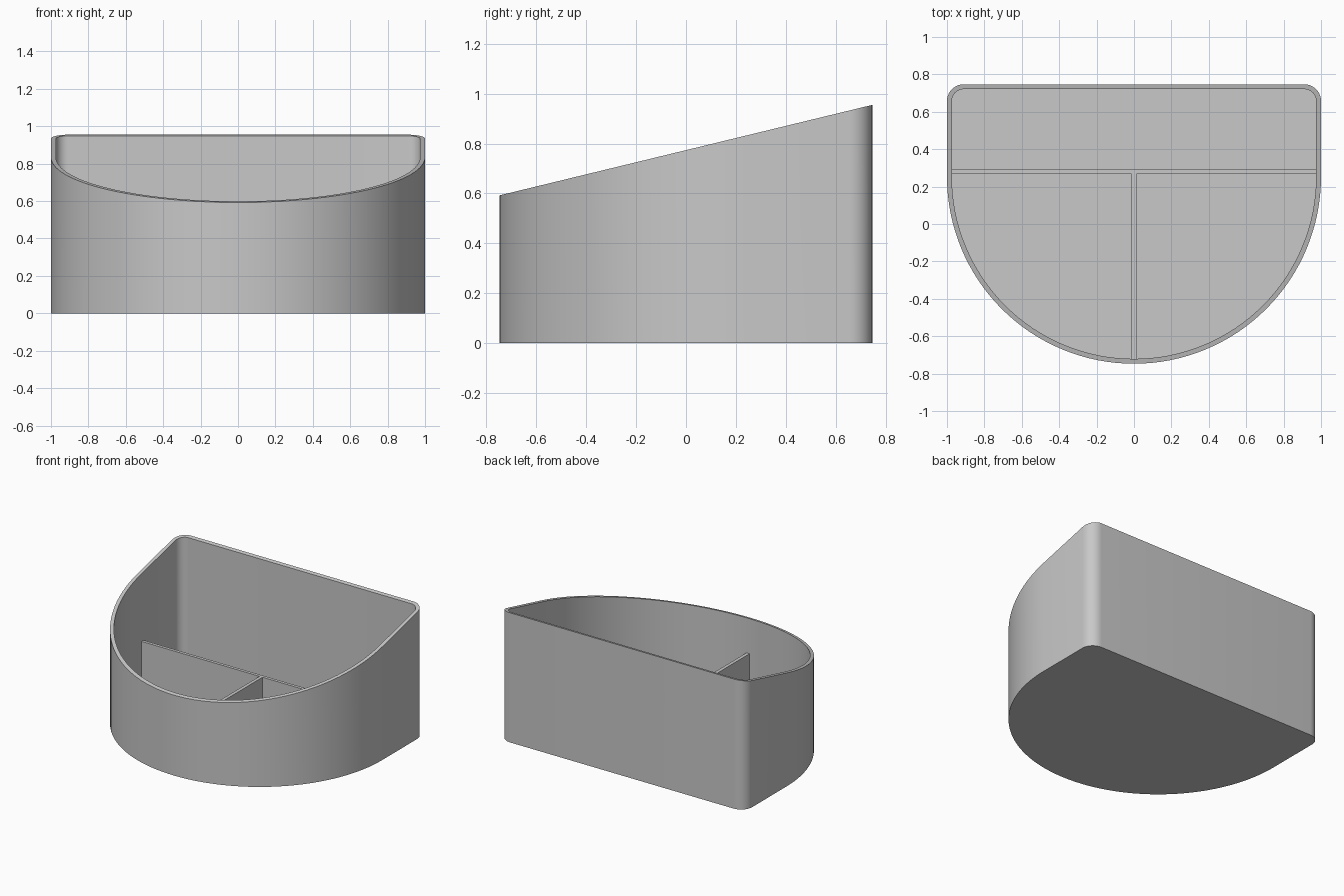
import bpy, bmesh, math

if "Cube" in bpy.data.objects:
    bpy.data.objects.remove(bpy.data.objects["Cube"])

HALF_Y = 0.747            # half depth
WALL = 0.026              # wall and floor thickness
ARC_Y = HALF_Y * -1 + 1   # centre of the round front
CORNER = 0.09             # rear corner radius

grey = bpy.data.materials.new("plain grey")
grey.diffuse_color = (0.58, 0.58, 0.58, 1)
grey.use_nodes = True
grey.node_tree.nodes["Principled BSDF"].inputs["Base Color"].default_value = grey.diffuse_color


def rim_z(y):
    """Height of the sloping rim."""
    return 0.5925 + (y + HALF_Y) * (0.955 - 0.5925) / (2 * HALF_Y)


def arc(cx, cy, r, a0, a1, n):
    return [(cx + r * math.cos(math.radians(a0 + (a1 - a0) * i / n)),
             cy + r * math.sin(math.radians(a0 + (a1 - a0) * i / n)))
            for i in range(n + 1)]


def outline(inset):
    """D-shaped plan: round front, straight sides, rounded rear corners."""
    cx, cy, r = 1 - CORNER, HALF_Y - CORNER, CORNER - inset
    return (arc(0, ARC_Y, 1 - inset, 180, 360, 64)
            + arc(cx, cy, r, 0, 90, 10) + arc(-cx, cy, r, 90, 180, 10))


def finish(name, bm):
    bmesh.ops.recalc_face_normals(bm, faces=bm.faces)
    mesh = bpy.data.meshes.new(name)
    bm.to_mesh(mesh)
    bm.free()
    mesh.materials.append(grey)
    ob = bpy.data.objects.new(name, mesh)
    bpy.context.collection.objects.link(ob)
    return ob


# Open tray shell: outer wall, sloping rim, inner wall, floor
bm = bmesh.new()
outer, inner = outline(0), outline(WALL)
rings = [[bm.verts.new((x, y, z(y))) for x, y in pts] for pts, z in (
    (outer, lambda y: 0), (outer, rim_z), (inner, rim_z), (inner, lambda y: WALL))]
n = len(outer)
for a, b in zip(rings, rings[1:]):
    for i in range(n):
        j = (i + 1) % n
        bm.faces.new((a[i], a[j], b[j], b[i]))
bm.faces.new(rings[0])
bm.faces.new(rings[-1])
tray = finish("tray_shell", bm)
bpy.context.view_layer.objects.active = tray
tray.select_set(True)
bpy.ops.object.shade_smooth_by_angle(angle=math.radians(30))


# Low level dividers standing on the floor
def divider(name, x0, x1, y0, y1, z1=0.34):
    bm = bmesh.new()
    bmesh.ops.create_cube(bm, size=1)
    for v in bm.verts:
        v.co = (x1 if v.co.x > 0 else x0, y1 if v.co.y > 0 else y0,
                z1 if v.co.z > 0 else WALL)
    finish(name, bm)


divider("cross_divider", -0.976, 0.976, 0.268, 0.291)
divider("front_divider", -0.0125, 0.0125, -HALF_Y + WALL - 0.002, 0.268)
